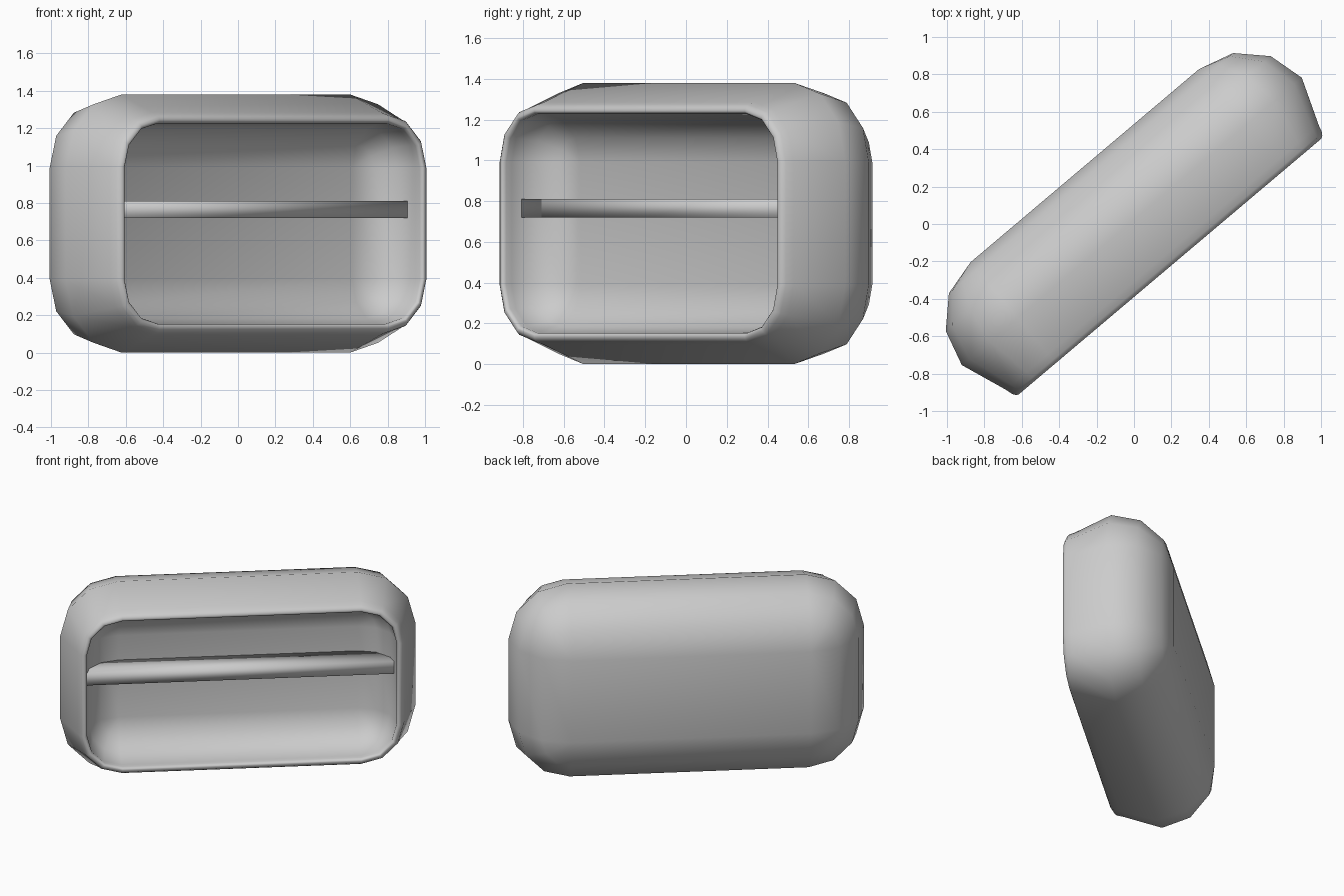
import bpy, bmesh, math
from mathutils import Matrix

cube = bpy.data.objects.get("Cube")
if cube:
    bpy.data.objects.remove(cube, do_unlink=True)

grey = bpy.data.materials.new("plain grey")
grey.use_nodes = True
colour = (0.6, 0.6, 0.6, 1)
grey.diffuse_color = colour
grey.node_tree.nodes["Principled BSDF"].inputs["Base Color"].default_value = colour

# The whole thing is turned about the vertical axis and raised to stand on the floor
PLACE = Matrix.Translation((0, 0, 0.69)) @ Matrix.Rotation(math.radians(40.2), 4, 'Z')
CORNER_X, CORNER_Z, SEGMENTS = 0.8, 0.3, 3


def finish(bm, name, angle):
    bmesh.ops.recalc_face_normals(bm, faces=bm.faces[:])
    mesh = bpy.data.meshes.new(name)
    bm.to_mesh(mesh)
    bm.free()
    mesh.materials.append(grey)
    obj = bpy.data.objects.new(name, mesh)
    bpy.context.collection.objects.link(obj)
    obj.matrix_world = PLACE
    bpy.ops.object.select_all(action='DESELECT')
    obj.select_set(True)
    bpy.context.view_layer.objects.active = obj
    bpy.ops.object.shade_smooth_by_angle(angle=math.radians(angle))


def rounded_ring(bm, y, radius):
    """Rounded rectangle whose corner arcs all share the same centres."""
    ring = []
    for quarter, (sx, sz) in enumerate([(1, 1), (-1, 1), (-1, -1), (1, -1)]):
        for i in range(SEGMENTS + 1):
            a = math.pi / 2 * (quarter + i / SEGMENTS)
            ring.append(bm.verts.new((sx * CORNER_X + radius * math.cos(a), y,
                                      sz * CORNER_Z + radius * math.sin(a))))
    return ring


def dome(radius, y):
    """Depth and radius of the rings from a back panel to the widest ring at y."""
    steps = [math.pi / 2 * i / SEGMENTS for i in range(SEGMENTS + 1)]
    return [(y + radius * math.cos(a), radius * math.sin(a)) for a in steps]


# Shell: outer dome, tapered front, rolled rim, then a shallow inner bowl
rim = [(-0.235, 0.295), (-0.275, 0.284), (-0.291, 0.272), (-0.298, 0.26),
       (-0.298, 0.25), (-0.297, 0.247), (-0.291, 0.241), (-0.28, 0.236)]
profile = dome(0.39, 0.018) + rim + dome(0.24, -0.24)[::-1]
bm = bmesh.new()
rings = [rounded_ring(bm, y, r) for y, r in profile]
for a, b in zip(rings, rings[1:]):
    for i in range(len(a)):
        j = (i + 1) % len(a)
        bm.faces.new((a[i], a[j], b[j], b[i]))
for panel in (rings[0], rings[-1]):
    bm.faces.new(panel)
bmesh.ops.remove_doubles(bm, verts=bm.verts[:], dist=0.0001)
finish(bm, "shell", 37)

# Bar standing out from the back of the bowl, ending in the side walls
bm = bmesh.new()
size = Matrix.Translation((0, -0.095, 0.075)) @ Matrix.Diagonal((2.07, 0.19, 0.09, 1))
bmesh.ops.create_cube(bm, size=1, matrix=size)
finish(bm, "cross_bar", 100)
